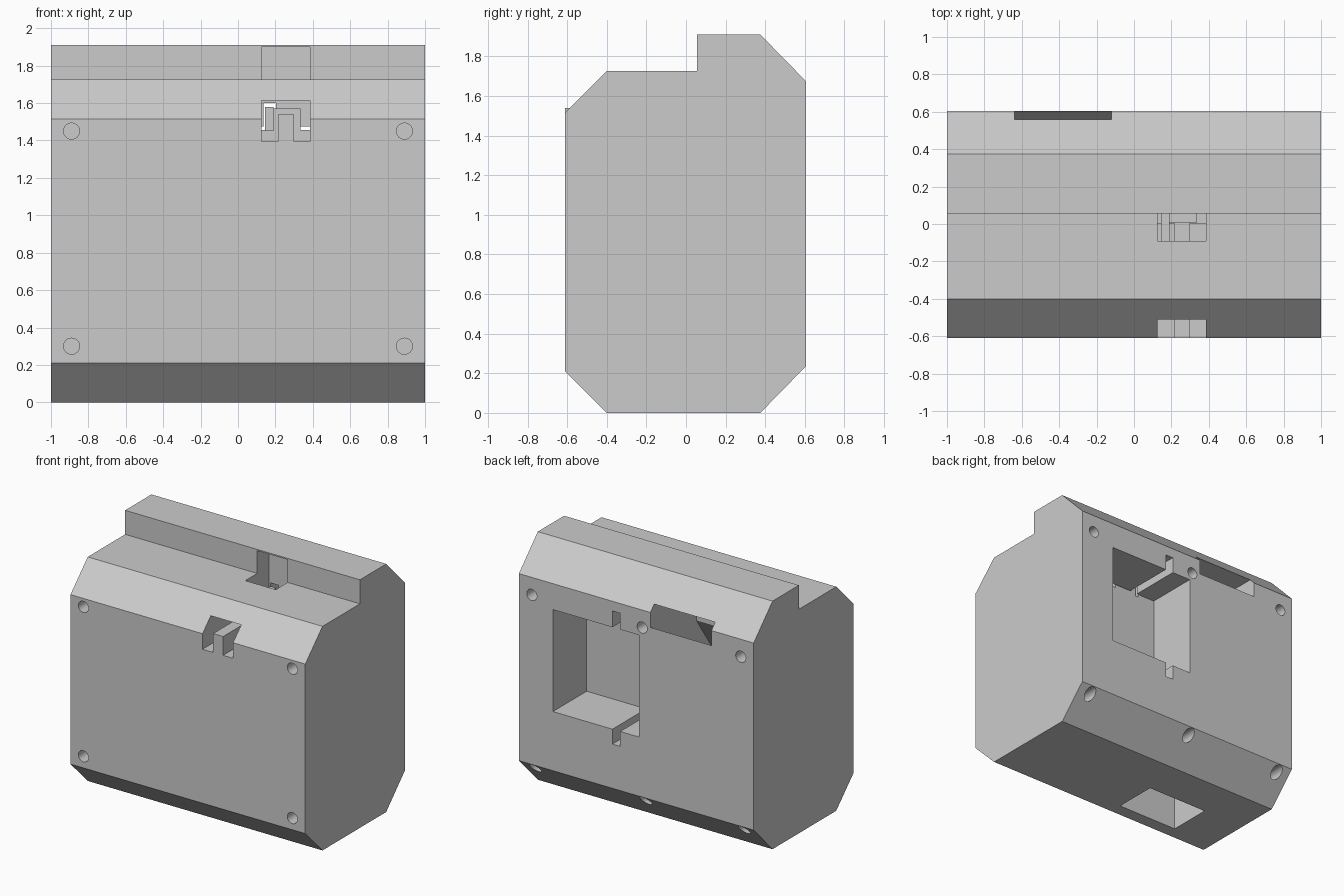
import bpy
import bmesh
from math import pi
from mathutils import Matrix, Vector

if "Cube" in bpy.data.objects:
    bpy.data.objects.remove(bpy.data.objects["Cube"], do_unlink=True)

COLOUR = (0.6, 0.6, 0.6, 1.0)
grey = bpy.data.materials.new("light_grey")
grey.use_nodes = True
grey.diffuse_color = COLOUR
grey.node_tree.nodes["Principled BSDF"].inputs["Base Color"].default_value = COLOUR


def add_object(name, bm):
    bmesh.ops.recalc_face_normals(bm, faces=bm.faces)
    mesh = bpy.data.meshes.new(name)
    bm.to_mesh(mesh)
    bm.free()
    mesh.materials.append(grey)
    obj = bpy.data.objects.new(name, mesh)
    bpy.context.scene.collection.objects.link(obj)
    return obj


def extrude_profile(name, points, x0, x1):
    """Side profile of (y, z) points swept from x0 to x1."""
    bm = bmesh.new()
    face = bm.faces.new([bm.verts.new((x0, y, z)) for y, z in points])
    swept = bmesh.ops.extrude_face_region(bm, geom=[face])["geom"]
    verts = [v for v in swept if isinstance(v, bmesh.types.BMVert)]
    bmesh.ops.translate(bm, verts=verts, vec=Vector((x1 - x0, 0, 0)))
    return add_object(name, bm)


def box(name, x, y, z):
    return extrude_profile(name, [(y[0], z[0]), (y[1], z[0]), (y[1], z[1]), (y[0], z[1])], *x)


def screw_hole(x, y, z, depth=0.15):
    """Cylinder along y, centred on the surface point."""
    bm = bmesh.new()
    place = Matrix.Translation((x, y, z)) @ Matrix.Rotation(pi / 2, 4, "X")
    bmesh.ops.create_cone(bm, cap_ends=True, segments=32, radius1=0.043, radius2=0.043,
                          depth=2 * depth, matrix=place)
    return add_object("screw_hole_cutter", bm)


# Main housing with chamfered edges and raised rear step
housing = extrude_profile("housing", [
    (-0.61, 0.21), (-0.40, 0), (0.375, 0), (0.605, 0.235), (0.605, 1.675),
    (0.375, 1.91), (0.055, 1.91), (0.055, 1.725), (-0.40, 1.725), (-0.61, 1.515)], -1, 1)

cutters = [
    # Latch tunnel from the front and pocket from the ledge
    box("tunnel_cutter", (0.125, 0.385), (-0.7, 0.0), (1.395, 1.615)),
    box("pocket_cutter", (0.125, 0.385), (-0.09, 0.20), (1.455, 1.90)),
    # Rear window with its narrow vertical slot
    box("window_cutter", (-0.025, 0.71), (0.195, 0.7), (0.69, 1.475)),
    box("slot_cutter", (0.137, 0.203), (0.195, 0.7), (0.575, 1.60)),
    # Chute from the rear top edge to the underside
    extrude_profile("chute_cutter", [
        (0.7, 1.56), (0.605, 1.56), (0.04, 0.7), (0.04, -0.1), (-0.30, -0.1),
        (-0.30, 0.9), (0.045, 1.4), (0.045, 1.722), (0.7, 1.722)], -0.64, -0.12),
]

# Screw holes: four in front, three high and three low on the back
for x in (-0.89, 0.89):
    for z in (0.30, 1.45):
        cutters.append(screw_hole(x, -0.61, z))
for x in (-0.89, -0.05, 0.89):
    cutters.append(screw_hole(x, 0.605, 1.54))
    cutters.append(screw_hole(x, 0.56, 0.19))

bpy.context.view_layer.objects.active = housing
for cutter in cutters:
    cutter.hide_render = True
    cut = housing.modifiers.new(cutter.name, "BOOLEAN")
    cut.operation = "DIFFERENCE"
    cut.solver = "EXACT"
    cut.object = cutter
    bpy.ops.object.modifier_apply(modifier=cut.name)
for cutter in cutters:
    bpy.data.objects.remove(cutter, do_unlink=True)

# Latch parts inside the tunnel
box("latch_rail", (0.215, 0.30), (-0.61, 0.005), (1.39, 1.54))
box("latch_block", (0.19, 0.335), (0.005, 0.19), (1.45, 1.57))
box("latch_strip", (0.145, 0.19), (-0.09, 0.19), (1.45, 1.58))
